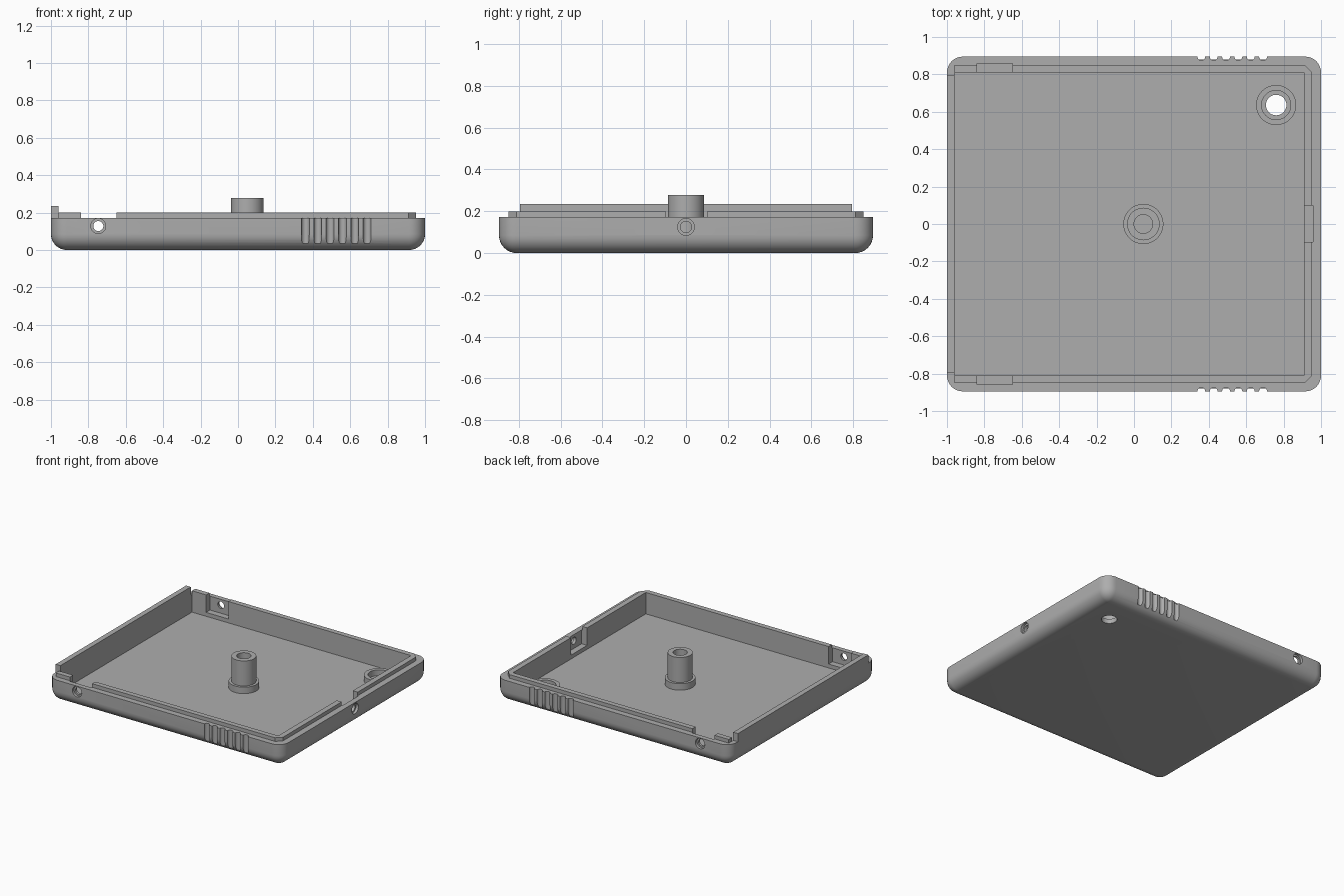
import bpy
import bmesh
from math import cos, sin, pi
from mathutils import Matrix

if "Cube" in bpy.data.objects:
    bpy.data.objects.remove(bpy.data.objects["Cube"], do_unlink=True)

GREY = (0.42, 0.42, 0.42, 1)
mat = bpy.data.materials.new("plain grey")
mat.use_nodes = True
mat.diffuse_color = GREY
mat.node_tree.nodes["Principled BSDF"].inputs["Base Color"].default_value = GREY

FLOOR, RIM, LIP = 0.035, 0.172, 0.2
HY, R = 0.895, 0.085


def finish(bm, name):
    bmesh.ops.recalc_face_normals(bm, faces=bm.faces)
    me = bpy.data.meshes.new(name)
    bm.to_mesh(me)
    bm.free()
    me.materials.append(mat)
    ob = bpy.data.objects.new(name, me)
    bpy.context.collection.objects.link(ob)
    return ob


def loft(name, rings, closed=False):
    """Skin equal-sized rings of points; cap the ends or close the loop."""
    bm = bmesh.new()
    vs = [[bm.verts.new(p) for p in ring] for ring in rings]
    n = len(vs[0])
    pairs = list(zip(vs, vs[1:])) + ([(vs[-1], vs[0])] if closed else [])
    for a, b in pairs:
        for i in range(n):
            j = (i + 1) % n
            bm.faces.new((a[i], a[j], b[j], b[i]))
    if not closed:
        bm.faces.new(vs[0])
        bm.faces.new(vs[-1])
    return finish(bm, name)


def box(name, x0, x1, y0, y1, z0, z1):
    return loft(name, [[(x0, y0, z), (x1, y0, z), (x1, y1, z), (x0, y1, z)]
                       for z in (z0, z1)])


def cylinder(name, r, depth, loc, axis="Z"):
    bm = bmesh.new()
    turn = {"X": Matrix.Rotation(pi / 2, 4, "Y"), "Y": Matrix.Rotation(pi / 2, 4, "X"),
            "Z": Matrix.Identity(4)}[axis]
    bmesh.ops.create_cone(bm, cap_ends=True, segments=32, radius1=r, radius2=r,
                          depth=depth, matrix=Matrix.Translation(loc) @ turn)
    return finish(bm, name)


def lathe(name, profile, x, y, n=48):
    rings = [[(x + r * cos(2 * pi * i / n), y + r * sin(2 * pi * i / n), z)
              for i in range(n)] for r, z in profile]
    return loft(name, rings, closed=True)


def combine(target, other, operation):
    mod = target.modifiers.new("combine", "BOOLEAN")
    mod.operation, mod.solver, mod.object = operation, "EXACT", other
    bpy.context.view_layer.objects.active = target
    bpy.ops.object.modifier_apply(modifier=mod.name)
    bpy.data.objects.remove(other, do_unlink=True)


def rounded_ring(inset, z, steps=8):
    r, pts = R - inset, []
    for k, (sx, sy) in enumerate([(1, 1), (-1, 1), (-1, -1), (1, -1)]):
        for i in range(steps + 1):
            a = (k + i / steps) * pi / 2
            pts.append((sx * (1 - R) + r * cos(a), sy * (HY - R) + r * sin(a), z))
    return pts


# Shell with rounded corners and a rounded lower edge
angles = [i / 8 * pi / 2 for i in range(9)]
tray = loft("tray", [rounded_ring(min(R * (1 - sin(a)), R - 0.002), R * (1 - cos(a)))
                     for a in angles] + [rounded_ring(0, RIM)])

# Raised inner lip with chamfered corners, and the taller side wall
c = 0.04
outline = [(-0.96, -0.85), (0.952 - c, -0.85), (0.952, -0.85 + c),
           (0.952, 0.85 - c), (0.952 - c, 0.85), (-0.96, 0.85)]
combine(tray, loft("lip", [[(x, y, z) for x, y in outline] for z in (0.1, LIP)]), "UNION")
combine(tray, box("wall", -1, -0.955, -0.795, 0.795, 0.1, 0.235), "UNION")
combine(tray, box("cavity", -0.96, 0.91, -0.81, 0.81, FLOOR, 0.5), "DIFFERENCE")

# Pockets, screw holes and finger grips on the two long sides
for s in (-1, 1):
    ys = sorted((s * 0.78, s * 0.858))
    combine(tray, box("pocket", -0.84, -0.65, *ys, 0.065, 0.5), "DIFFERENCE")
    combine(tray, cylinder("hole", 0.027, 0.2, (-0.747, s * 0.88, 0.128), "Y"), "DIFFERENCE")
    combine(tray, cylinder("recess", 0.04, 0.04, (-0.747, s * HY, 0.128), "Y"), "DIFFERENCE")
    for i in range(6):
        groove = cylinder("groove", 0.021, 0.3, (0.36 + i * 0.066, s * HY, 0.185))
        combine(tray, groove, "DIFFERENCE")

# Pocket and screw hole on the end
combine(tray, box("pocket", 0.88, 0.957, -0.095, 0.1, 0.065, 0.5), "DIFFERENCE")
combine(tray, cylinder("hole", 0.027, 0.2, (0.98, 0, 0.125), "X"), "DIFFERENCE")
combine(tray, cylinder("recess", 0.04, 0.04, (1, 0, 0.125), "X"), "DIFFERENCE")

# Hole through the floor with its raised collar
combine(tray, cylinder("hole", 0.055, 0.2, (0.76, 0.636, 0)), "DIFFERENCE")
collar = lathe("corner_collar", [(0.107, 0.03), (0.107, 0.08), (0.078, 0.08),
                                 (0.078, 0.03)], 0.76, 0.636)

# Central hollow post with a flange at its foot
post = lathe("center_post", [(0.107, 0.03), (0.107, 0.085), (0.087, 0.085),
                             (0.087, 0.278), (0.05, 0.278), (0.05, 0.03)], 0.05, 0)

for ob in (tray, collar, post):
    bpy.ops.object.select_all(action="DESELECT")
    ob.select_set(True)
    bpy.context.view_layer.objects.active = ob
    bpy.ops.object.shade_smooth_by_angle(angle=pi / 6)
